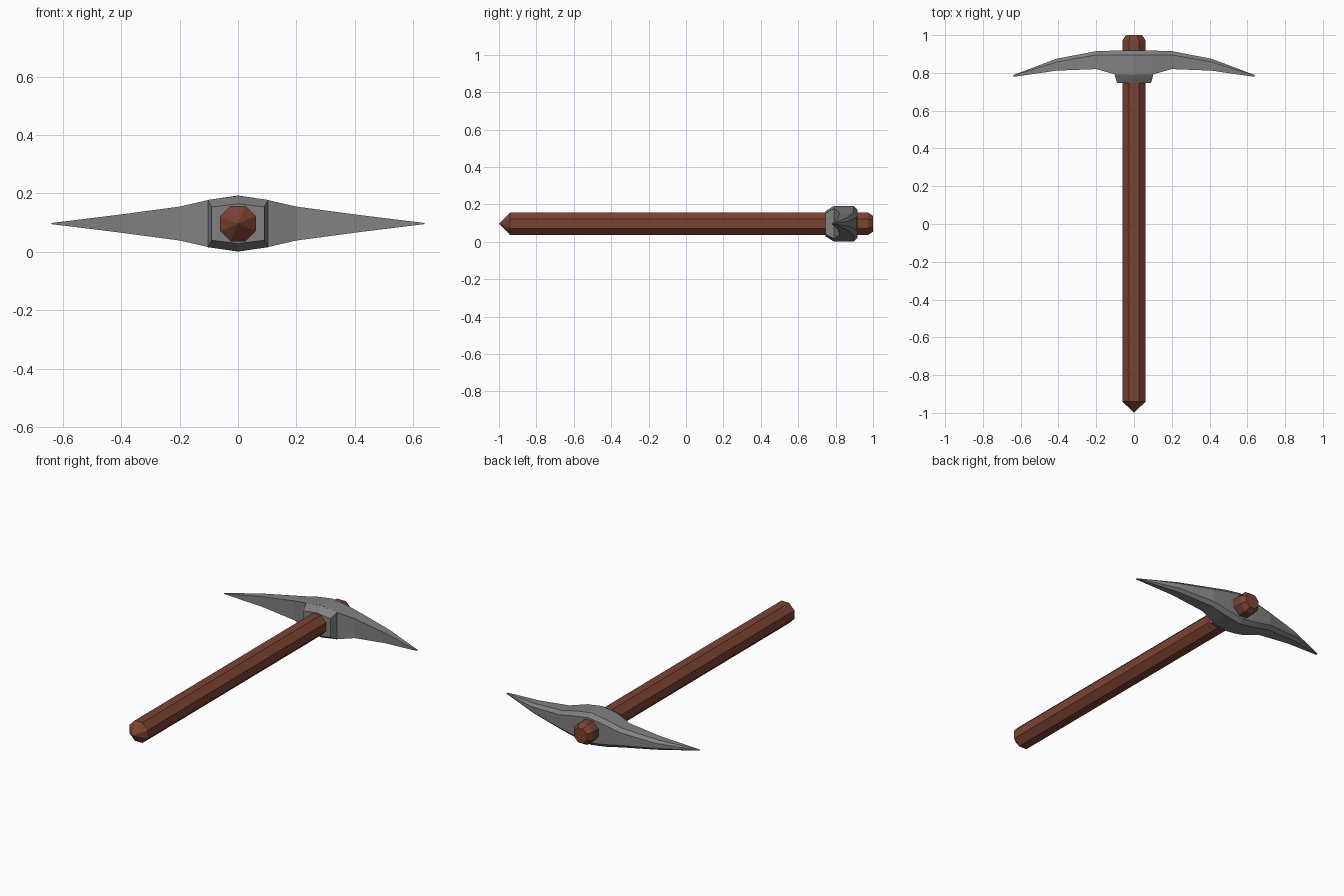
import bpy, bmesh, math

if "Cube" in bpy.data.objects:
    bpy.data.objects.remove(bpy.data.objects["Cube"])

ZC = 0.097  # height of the tool's centre plane


def material(name, rgb):
    m = bpy.data.materials.new(name)
    m.diffuse_color = (*rgb, 1)
    m.use_nodes = True
    m.node_tree.nodes["Principled BSDF"].inputs["Base Color"].default_value = m.diffuse_color
    return m


def loft(name, rings, mat, apex=None):
    """Skin closed rings of equal size, cap the ends, or start from an apex point."""
    bm = bmesh.new()
    loops = [[bm.verts.new(p) for p in ring] for ring in rings]
    n = len(loops[0])
    for a, b in zip(loops, loops[1:]):
        for i in range(n):
            j = (i + 1) % n
            bm.faces.new((a[i], a[j], b[j], b[i]))
    if apex:
        tip = bm.verts.new(apex)
        for i in range(n):
            bm.faces.new((tip, loops[0][(i + 1) % n], loops[0][i]))
    else:
        bm.faces.new(loops[0])
    bm.faces.new(loops[-1])
    bmesh.ops.recalc_face_normals(bm, faces=bm.faces)
    me = bpy.data.meshes.new(name)
    bm.to_mesh(me)
    bm.free()
    me.materials.append(mat)
    ob = bpy.data.objects.new(name, me)
    bpy.context.collection.objects.link(ob)
    return ob


wood = material("brown wood", (0.2, 0.055, 0.033))
iron = material("grey iron", (0.22, 0.22, 0.22))


# Handle: octagonal shaft, pointed butt and chamfered top end
def octagon(y, r):
    angles = [math.radians(22.5 + 45 * i) for i in range(8)]
    return [(r * math.cos(a), y, ZC + r * math.sin(a)) for a in angles]


loft("handle", [octagon(-0.94, 0.066), octagon(0.972, 0.066), octagon(1.0, 0.046)],
     wood, apex=(0, -1.0, ZC))


# Pick head: curved tapering blade with a chamfered back
def blade_section(x, front, back, half, chamfer):
    inner = half - min(chamfer, half * 0.5)
    return [(x, front, ZC - half), (x, back - chamfer, ZC - half),
            (x, back, ZC - inner), (x, back, ZC + inner),
            (x, back - chamfer, ZC + half), (x, front, ZC + half)]


half_blade = [(0.0, 0.79, 0.918, 0.096, 0.022), (0.1, 0.792, 0.918, 0.081, 0.022),
              (0.2, 0.82, 0.915, 0.058, 0.02), (0.41, 0.812, 0.875, 0.03, 0.017),
              (0.638, 0.779, 0.789, 0.002, 0.003)]
sections = [(-s[0], *s[1:]) for s in reversed(half_blade[1:])] + half_blade
loft("pick_head", [blade_section(*s) for s in sections], iron)


# Collar: tapered hexagonal socket in front of the blade
def collar_ring(y, w, side, mid):
    return [(-w, y, ZC - side), (0, y, ZC - mid), (w, y, ZC - side),
            (w, y, ZC + side), (0, y, ZC + mid), (-w, y, ZC + side)]


loft("collar", [collar_ring(0.747, 0.09, 0.057, 0.068),
                collar_ring(0.792, 0.103, 0.081, 0.096)], iron)
